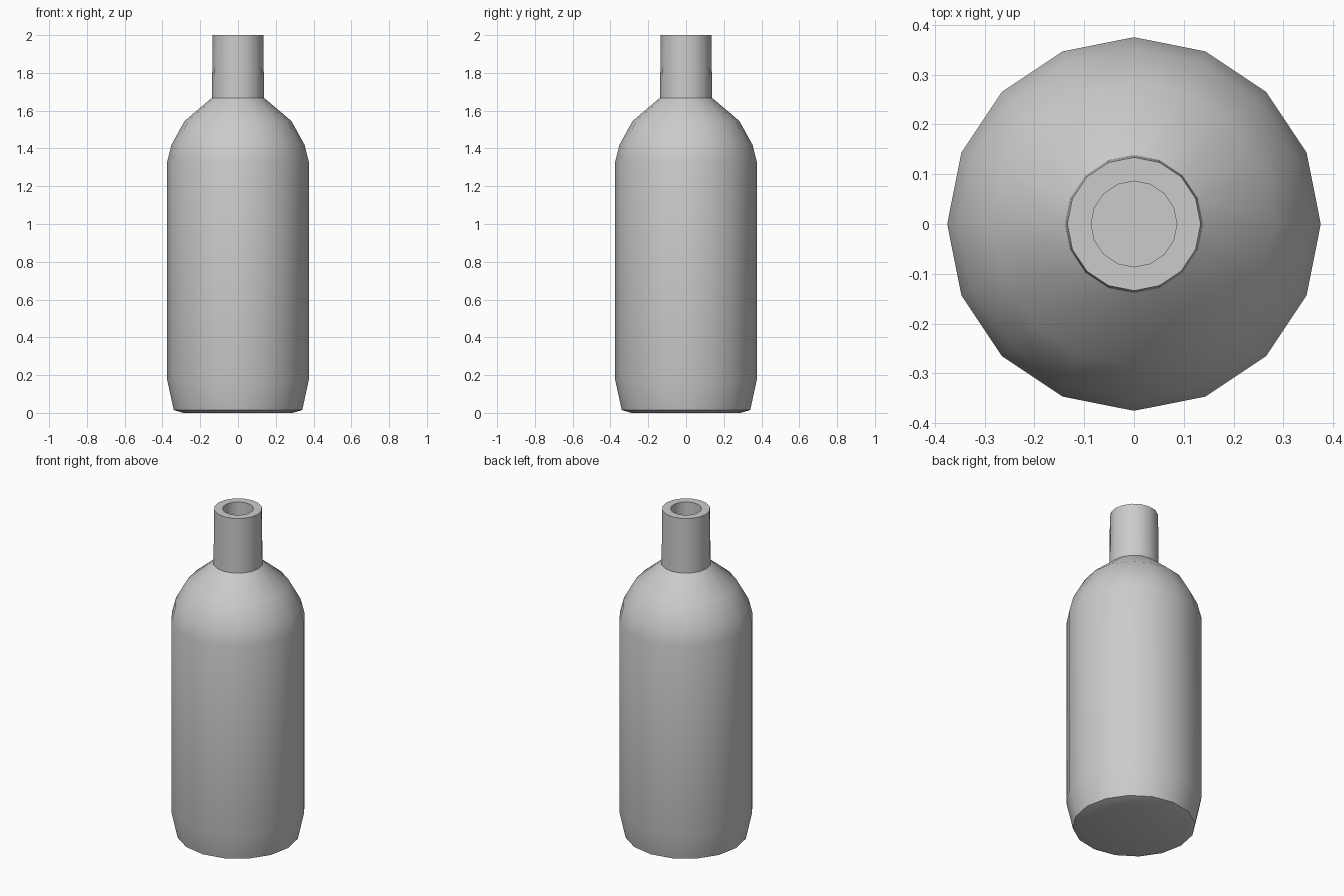
import bpy, bmesh, math

if "Cube" in bpy.data.objects:
    bpy.data.objects.remove(bpy.data.objects["Cube"])

SIDES = 16


def lathe(name, profile):
    """Revolve (radius, z) points about z, capping both ends."""
    bm = bmesh.new()
    rings = []
    for r, z in profile:
        rings.append([bm.verts.new((r * math.cos(2 * math.pi * i / SIDES),
                                    r * math.sin(2 * math.pi * i / SIDES), z))
                      for i in range(SIDES)])
    for a, b in zip(rings, rings[1:]):
        for i in range(SIDES):
            j = (i + 1) % SIDES
            bm.faces.new((a[i], a[j], b[j], b[i]))
    bm.faces.new(rings[0][::-1])
    bm.faces.new(rings[-1])
    bmesh.ops.recalc_face_normals(bm, faces=bm.faces[:])
    mesh = bpy.data.meshes.new(name)
    bm.to_mesh(mesh)
    bm.free()
    obj = bpy.data.objects.new(name, mesh)
    bpy.context.collection.objects.link(obj)
    bpy.ops.object.select_all(action='DESELECT')
    obj.select_set(True)
    bpy.context.view_layer.objects.active = obj
    bpy.ops.object.shade_smooth_by_angle(angle=math.radians(30))
    return obj


# outside: base, body, shoulder, neck
outer = [(0.29, 0.0), (0.34, 0.015), (0.375, 0.175), (0.375, 1.33),
         (0.352, 1.42), (0.283, 1.545), (0.138, 1.668), (0.134, 2.0)]
# inside: neck bore, then the hollow body down to its floor
inner = [(0.086, 2.0), (0.086, 1.65), (0.25, 1.505), (0.305, 1.40),
         (0.325, 1.32), (0.325, 0.18), (0.295, 0.05)]

lathe("bottle", outer + inner)
